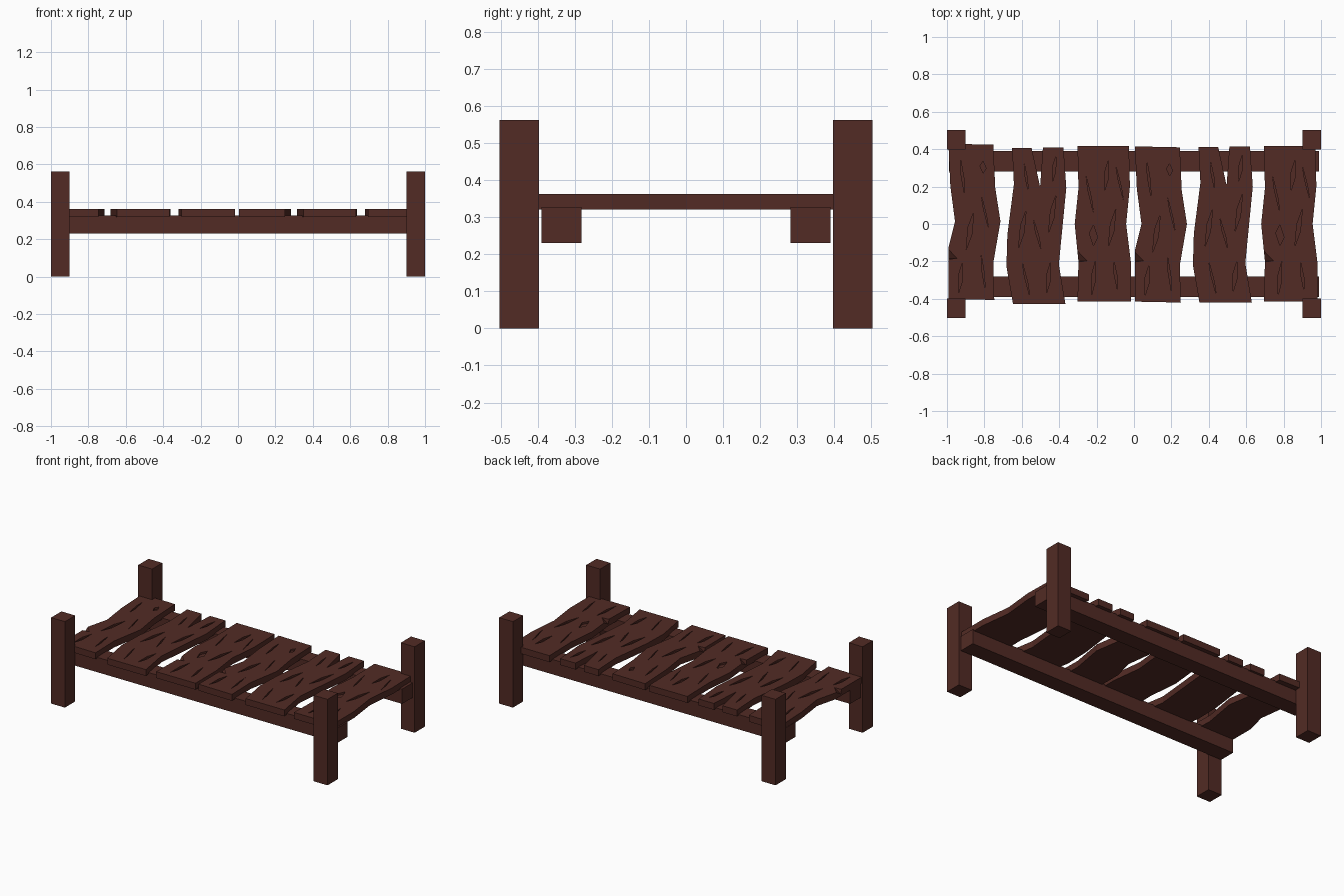
import bpy, bmesh
from mathutils import Vector

if "Cube" in bpy.data.objects:
    bpy.data.objects.remove(bpy.data.objects["Cube"])

wood = bpy.data.materials.new("dark_wood")
wood.diffuse_color = (0.085, 0.024, 0.018, 1)
wood.use_nodes = True
wood.node_tree.nodes["Principled BSDF"].inputs["Base Color"].default_value = wood.diffuse_color
Z0, Z1 = 0.32, 0.362          # plank bottom and top


def add_object(name, bm):
    bmesh.ops.recalc_face_normals(bm, faces=bm.faces)
    me = bpy.data.meshes.new(name)
    bm.to_mesh(me)
    bm.free()
    me.materials.append(wood)
    ob = bpy.data.objects.new(name, me)
    bpy.context.collection.objects.link(ob)
    return ob


def prism(bm, outline, z0, z1):
    face = bm.faces.new([bm.verts.new((x, y, z0)) for x, y in outline])
    up = bmesh.ops.extrude_face_region(bm, geom=[face])
    verts = [g for g in up["geom"] if isinstance(g, bmesh.types.BMVert)]
    bmesh.ops.translate(bm, verts=verts, vec=(0, 0, z1 - z0))


def box(name, x0, x1, y0, y1, z0, z1):
    bm = bmesh.new()
    prism(bm, [(x0, y0), (x1, y0), (x1, y1), (x0, y1)], z0, z1)
    return add_object(name, bm)


# corner posts and long side rails
for sy, side in ((-1, "front"), (1, "back")):
    for sx, end in ((-1, "left"), (1, "right")):
        x, y = 0.95 * sx, 0.45 * sy
        box(f"{side}_{end}_post", x - .05, x + .05, y - .053, y + .053, 0, 0.562)
    y = 0.336 * sy
    box(f"{side}_rail", -0.99, 0.99, y - .054, y + .054, 0.23, 0.327)

# plank outlines, each used twice: left edge (front to back), split, right edge
PLAIN = [(0.005, -.415), (0.005, -.14), (.04, 0), (.015, .19), (.005, .415),
         (.245, .41), (.255, .18), (.283, 0), (.245, -.22), (.25, -.42)]
SPLIT = [(.35, -.42), (.315, -.22), (.32, -.05), (.355, .22), (.345, .412),
         (.45, .412), (.495, .205), (.51, .415),
         (.62, .415), (.635, .2), (.595, -.21), (.63, -.42)]
WIDE = [(.695, -.415), (.70, -.2), (.68, 0), (.70, .19), (.695, .418),
        (.97, .418), (.975, .2), (.955, 0), (.98, -.2), (.98, -.415)]

# grain cracks: (x, y, half width, half length, lean)
PLAIN_CUTS = [(.07, -.3, .010, .08, .01), (.19, -.27, .008, .09, -.01),
              (.12, -.05, .010, .10, .02), (.20, .05, .008, .09, -.02),
              (.08, .24, .009, .09, -.01), (.19, .29, .016, .032, 0)]
SPLIT_CUTS = [(.42, -.29, .009, .09, -.02), (.54, -.28, .010, .08, .01),
              (.40, -.02, .009, .10, .02), (.48, -.05, .010, .08, -.02),
              (.56, .06, .009, .10, .02), (.42, .26, .008, .07, -.01),
              (.57, .30, .008, .07, .01)]
WIDE_CUTS = [(.78, -.29, .009, .09, .01), (.90, -.28, .010, .08, -.01),
             (.78, -.06, .022, .055, 0), (.88, -.02, .009, .10, .02),
             (.76, .16, .009, .10, -.02), (.85, .26, .010, .08, .01),
             (.92, .22, .008, .09, -.02)]


def plank(name, outline, cuts, chip_x, dx, dy):
    bm = bmesh.new()
    prism(bm, [(x + dx, y + dy) for x, y in outline], Z0, Z1)
    ob = add_object(name, bm)
    # cutter: shallow slivers plus a splintered chip in the left edge
    bm = bmesh.new()
    for x, y, w, l, s in cuts:
        pts = [(x - s, y - l), (x + w, y - l * .2), (x + s, y + l), (x - w, y + l * .2)]
        prism(bm, [(px + dx, py + dy) for px, py in pts], Z1 - 0.012, Z1 + 0.02)
    if chip_x is not None:
        pts = [(-.02, -.12, Z1 + .005), (.053, -.197, Z1 + .005),
               (-.02, -.205, Z1 + .005), (-.01, -.2, Z0 + .004)]
        bmesh.ops.convex_hull(bm, input=[
            bm.verts.new((chip_x + dx + x, y + dy, z)) for x, y, z in pts])
    cutter = add_object(name + "_cutter", bm)
    cutter.hide_render = True
    cutter.hide_set(True)
    mod = ob.modifiers.new("grain", 'BOOLEAN')
    mod.operation = 'DIFFERENCE'
    mod.solver = 'EXACT'
    mod.object = cutter
    # bake the cuts and drop the cutter
    bpy.context.view_layer.update()
    dg = bpy.context.evaluated_depsgraph_get()
    me = bpy.data.meshes.new_from_object(ob.evaluated_get(dg))
    ob.modifiers.clear()
    ob.data = me
    bpy.data.objects.remove(cutter)


for i, (dx, dy) in enumerate(((-0.997, 0.014), (0, 0))):
    plank(f"plank_{i * 3 + 1}", PLAIN, PLAIN_CUTS, 0.005, dx, dy)
    plank(f"plank_{i * 3 + 2}", SPLIT, SPLIT_CUTS, None, dx, -dy * .5)
    plank(f"plank_{i * 3 + 3}", WIDE, WIDE_CUTS, 0.70, dx, 0)
